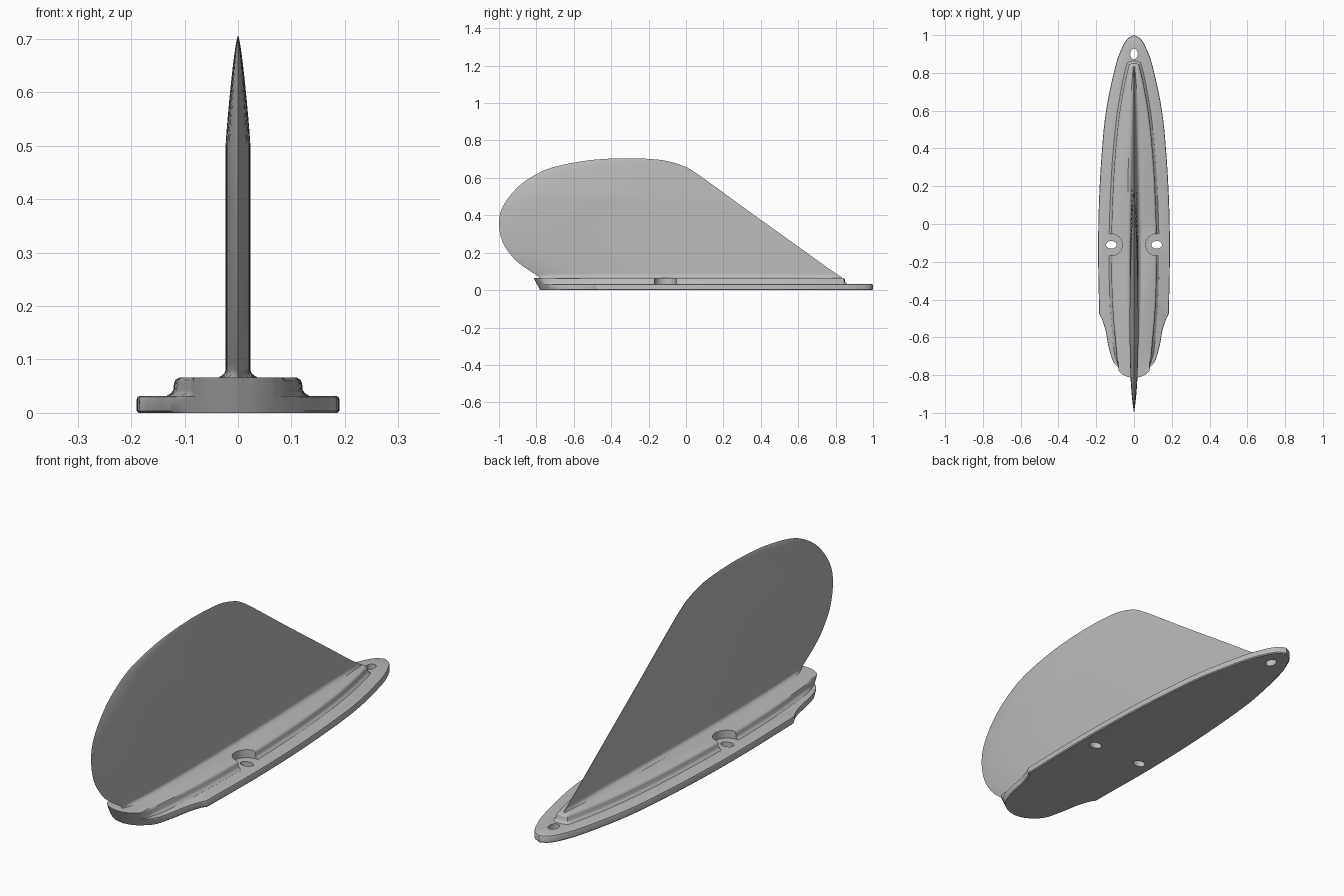
import bpy
import bmesh
import math
from mathutils import Vector

cube = bpy.data.objects.get("Cube")
if cube:
    bpy.data.objects.remove(cube, do_unlink=True)

grey = bpy.data.materials.new("light grey")
grey.use_nodes = True
colour = (0.5, 0.5, 0.5, 1)
grey.diffuse_color = colour
grey.node_tree.nodes["Principled BSDF"].inputs["Base Color"].default_value = colour


def smooth_path(points, steps):
    """Catmull-Rom curve through the points."""
    pts = [Vector(p) for p in points]
    pts = [pts[0] * 2 - pts[1]] + pts + [pts[-1] * 2 - pts[-2]]
    out = []
    for a, b, c, d in zip(pts, pts[1:], pts[2:], pts[3:]):
        for i in range(steps):
            t = i / steps
            out.append((b * 2 + (c - a) * t + (a * 2 - b * 5 + c * 4 - d) * t ** 2
                        + (b * 3 - a - c * 3 + d) * t ** 3) / 2)
    return out + [pts[-2]]


def loft(name, rings):
    """Closed skin over equal rings with flat end caps."""
    bm = bmesh.new()
    rows = [[bm.verts.new(p) for p in ring] for ring in rings]
    n = len(rows[0])
    for low, high in zip(rows, rows[1:]):
        for i in range(n):
            j = (i + 1) % n
            bm.faces.new((low[i], low[j], high[j], high[i]))
    bm.faces.new(rows[0][::-1])
    bm.faces.new(rows[-1])
    bmesh.ops.recalc_face_normals(bm, faces=bm.faces)
    mesh = bpy.data.meshes.new(name)
    bm.to_mesh(mesh)
    bm.free()
    mesh.materials.append(grey)
    obj = bpy.data.objects.new(name, mesh)
    bpy.context.collection.objects.link(obj)
    return obj


def tier(name, half, layers):
    """Mirrored outline stacked in layers of (height, outward offset)."""
    ring = half + [Vector((-p.x, p.y)) for p in reversed(half) if p.x > 0.0001]
    n = len(ring)
    rings = []
    for z, offset in layers:
        row = []
        for i, p in enumerate(ring):
            along = (ring[(i + 1) % n] - ring[i - 1]).normalized()
            fade = min(1, max(0, (p.y + 0.77) / 0.07))
            q = p + Vector((-along.y, along.x)) * offset * fade
            # the tail is undercut towards the bottom
            under = min(1, max(0, (-0.46 - p.y) / 0.06))
            row.append((q.x, q.y + 0.035 * under * (1 - z / 0.066), z))
        rings.append(row)
    return loft(name, rings)


def cut(target, x, y, rx, ry, bottom):
    """Elliptical hole from the given height upwards."""
    angles = [i * math.tau / 40 for i in range(40)]
    cutter = loft("cutter", [[(x + rx * math.cos(a), y + ry * math.sin(a), z)
                              for a in angles] for z in (bottom, 0.2)])
    cutter.hide_render = True
    mod = target.modifiers.new("hole", "BOOLEAN")
    mod.operation = "DIFFERENCE"
    mod.solver = "EXACT"
    mod.object = cutter
    bpy.context.view_layer.objects.active = target
    bpy.ops.object.modifier_apply(modifier=mod.name)
    bpy.data.objects.remove(cutter, do_unlink=True)


# Base plate: long leaf outline with a narrowed tail
tail = [(0.075, -0.785), (0.04, -0.807), (0, -0.815)]
plate_half = smooth_path(
    [(0, 1), (0.035, 0.98), (0.065, 0.93), (0.1, 0.83), (0.148, 0.6), (0.172, 0.36),
     (0.186, 0.1), (0.19, -0.15), (0.186, -0.4), (0.184, -0.48), (0.172, -0.52),
     (0.152, -0.58), (0.135, -0.67), (0.112, -0.745)] + tail, 5)
plate = tier("base_plate", plate_half,
             [(0, -0.004), (0.004, 0), (0.025, 0), (0.03, -0.002), (0.032, -0.006)])

# Raised rib with a flared foot
rib_half = [Vector((0, 0.85)), Vector((0.012, 0.85))] + smooth_path(
    [(0.026, 0.845), (0.05, 0.74), (0.08, 0.56), (0.103, 0.32), (0.115, 0.08),
     (0.12, -0.15), (0.115, -0.4), (0.1, -0.62), (0.086, -0.75)] + tail, 5)
rib = tier("raised_rib", rib_half,
           [(0.03, 0.014), (0.033, 0.012), (0.037, 0.005), (0.043, 0.001),
            (0.056, 0), (0.062, -0.003), (0.066, -0.01)])

# Screw seats in the rib and screw holes through the plate
for side in (-1, 1):
    cut(rib, side * 0.12, -0.11, 0.058, 0.058, 0.01)
    cut(plate, side * 0.12, -0.11, 0.028, 0.02, -0.1)
cut(plate, 0, 0.9, 0.02, 0.028, -0.1)

# Fin: foil sections given as (height, front edge, back edge)
sections = smooth_path(
    [(0.055, -0.775, 0.84), (0.066, -0.785, 0.835), (0.08, -0.8, 0.815),
     (0.13, -0.875, 0.742), (0.18, -0.93, 0.673), (0.26, -0.982, 0.562),
     (0.36, -1, 0.422), (0.45, -0.978, 0.297), (0.55, -0.9, 0.16), (0.62, -0.8, 0.062),
     (0.66, -0.7, -0.005), (0.69, -0.55, -0.1), (0.701, -0.44, -0.19),
     (0.705, -0.35, -0.28)], 4)
foil = smooth_path([(0, 0), (0.04, 0.35), (0.12, 0.75), (0.25, 0.97), (0.38, 1),
                    (0.55, 0.88), (0.75, 0.58), (0.9, 0.27), (1, 0.06)], 3)
rings = []
for z, front, back in sections:
    thick = 0.023 * min(1, max(0.001, (0.706 - z) / 0.2)) ** 0.7
    fillet = 0.014 * min(1, max(0, (0.08 - z) / 0.014)) ** 2
    side = [(thick * f.y + fillet * min(1, f.y * 3), front + (back - front) * f.x, z)
            for f in foil]
    rings.append(side + [(-x, y, h) for x, y, h in side[:0:-1]])
fin = loft("fin", rings)

# Smooth shading with sharp edges kept
for obj in (plate, rib, fin):
    bpy.ops.object.select_all(action="DESELECT")
    obj.select_set(True)
    bpy.context.view_layer.objects.active = obj
    bpy.ops.object.shade_smooth_by_angle(angle=math.radians(35))
